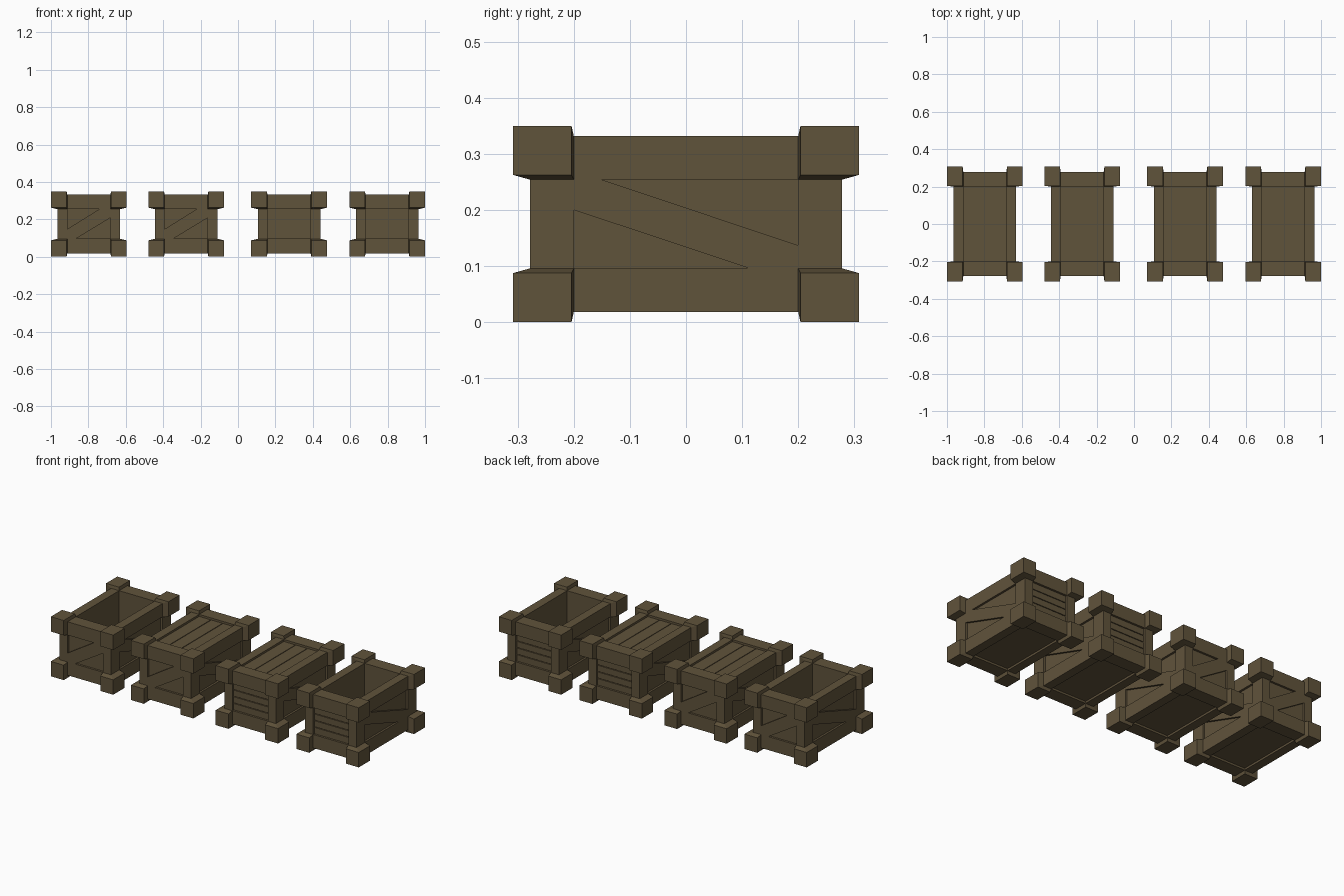
import bpy, bmesh
from mathutils import Vector

if "Cube" in bpy.data.objects:
    bpy.data.objects.remove(bpy.data.objects["Cube"])

wood = bpy.data.materials.new("brown_wood")
wood.diffuse_color = (0.118, 0.087, 0.044, 1)
wood.use_nodes = True
wood.node_tree.nodes["Principled BSDF"].inputs["Base Color"].default_value = wood.diffuse_color

HX, HY, HZ, CZ = 0.167, 0.278, 0.157, 0.175   # body half sizes and mid height
PX, PY = 0.115, 0.20                          # panel half sizes
PZ0, PZ1 = 0.097 - CZ, 0.254 - CZ             # side panel bottom and top


def finish(bm, name, x):
    bmesh.ops.remove_doubles(bm, verts=bm.verts, dist=1e-5)
    mesh = bpy.data.meshes.new(name)
    bm.to_mesh(mesh)
    bm.free()
    mesh.materials.append(wood)
    ob = bpy.data.objects.new(name, mesh)
    ob.location = (x, 0, CZ)
    bpy.context.collection.objects.link(ob)


def rect(u0, u1, v0, v1):
    return [(u0, v0), (u1, v0), (u1, v1), (u0, v1)]


class Side:
    """One face of the body: u across, v up, depth inward."""
    def __init__(self, bm, u, v, half_u, half_v, half_n):
        self.bm, self.u, self.v = bm, Vector(u), Vector(v)
        self.n, self.hn = self.u.cross(self.v), half_n
        self.outer = rect(-half_u, half_u, -half_v, half_v)

    def face(self, pts):
        self.bm.faces.new([self.bm.verts.new(
            self.u * a + self.v * b + self.n * (self.hn - d)) for a, b, d in pts])

    def flat(self, poly, d=0.0):
        self.face([(a, b, d) for a, b in poly])

    def walls(self, poly, d0, d1):
        for (a, b), (c, e) in zip(poly, poly[1:] + poly[:1]):
            self.face([(c, e, d1), (a, b, d1), (a, b, d0), (c, e, d0)])

    def recess(self, poly, d0, d1):
        self.walls(poly, d0, d1)
        self.flat(poly, d1)

    def frame(self, inner):
        for i in range(4):
            j = (i + 1) % 4
            self.flat([self.outer[i], self.outer[j], inner[j], inner[i]])

    def planks(self, inner, rows, depth=0.012, gap=0.004):
        self.walls(inner, 0, depth)
        (u0, v0), (u1, v1) = inner[0], inner[2]
        step = (v1 - v0) / rows
        for i in range(rows):
            lo = v0 + i * step + (gap / 2 if i else 0)
            hi = v0 + (i + 1) * step - (gap / 2 if i < rows - 1 else 0)
            self.flat(rect(u0, u1, lo, hi), depth)
            if i < rows - 1:
                self.recess(rect(u0, u1, hi, hi + gap), depth, depth + 0.006)

    def brace(self, p, top_u, side_hi, side_lo, low_u, flip):
        """Diagonal board with a sunken triangle on either side."""
        hi = [(p, PZ1), (top_u, PZ1), (p, side_hi)]
        lo = [(-p, PZ0), (low_u, PZ0), (-p, side_lo)]
        bar = [(-p, PZ1), (-p, side_lo), (low_u, PZ0),
               (p, PZ0), (p, side_hi), (top_u, PZ1)]
        if flip:
            hi, lo, bar = [[(-a, b) for a, b in reversed(q)] for q in (hi, lo, bar)]
        self.flat(bar)
        self.recess(hi, 0, 0.012)
        self.recess(lo, 0, 0.012)


def crate_body(name, x, is_open, braced_ends):
    bm = bmesh.new()
    up = (0, 0, 1)
    for s in (1, -1):
        # long sides
        side = Side(bm, (0, s, 0), up, HY, HZ, HX)
        side.frame(rect(-PY, PY, PZ0, PZ1))
        side.brace(PY, -0.15, 0.137 - CZ, 0.20 - CZ, 0.11, False)
        # short ends
        end = Side(bm, (s, 0, 0), up, HX, HZ, HY)
        panel = rect(-PX, PX, PZ0, PZ1)
        end.frame(panel)
        if braced_ends:
            end.brace(PX, -0.055, 0.148 - CZ, 0.208 - CZ, 0.068, True)
        else:
            end.planks(panel, 4)
    # top opening or lid
    panel = rect(-PY, PY, -PX, PX)
    top = Side(bm, (0, 1, 0), (-1, 0, 0), HY, HX, HZ)
    top.frame(panel)
    if is_open:
        top.recess(panel, 0, 0.29)
    else:
        top.planks(panel, 3)
    # underside
    base = Side(bm, (0, 1, 0), (1, 0, 0), HY, HX, HZ)
    base.frame(panel)
    base.recess(panel, 0, 0.012)
    finish(bm, name, x)


def corner_blocks(name, x):
    big = (0.2025, 0.308, 0.175)       # outer corner
    inn = (0.119, 0.204, 0.0875)       # inner edge of the outer faces
    skin = (HX, HY, HZ)                # where the block meets the body
    foot = (PX, PY, 0.079)
    pts = []
    for k in range(7):                 # every mix except all-inner
        pick = [(k >> i) & 1 for i in range(3)]
        pts.append([inn[i] if pick[i] else big[i] for i in range(3)])
        if k:
            pts.append([foot[i] if pick[i] else skin[i] for i in range(3)])
    bm = bmesh.new()
    for sx in (1, -1):
        for sy in (1, -1):
            for sz in (1, -1):
                vs = [bm.verts.new((a * sx, b * sy, c * sz)) for a, b, c in pts]
                out = bmesh.ops.convex_hull(bm, input=vs)
                junk = {g for g in out["geom_interior"] + out["geom_unused"]
                        if isinstance(g, bmesh.types.BMVert)}
                bmesh.ops.delete(bm, geom=list(junk), context='VERTS')
    bmesh.ops.recalc_face_normals(bm, faces=bm.faces)
    bmesh.ops.dissolve_limit(bm, angle_limit=0.01, verts=bm.verts, edges=bm.edges)
    finish(bm, name, x)


# row of four crates: position, open top, braced ends
for i, (x, is_open, braced) in enumerate([(-0.7975, True, True), (-0.277, False, True),
                                          (0.273, False, False), (0.7975, True, False)], 1):
    crate_body(f"crate_{i}_body", x, is_open, braced)
    corner_blocks(f"crate_{i}_corner_blocks", x)
